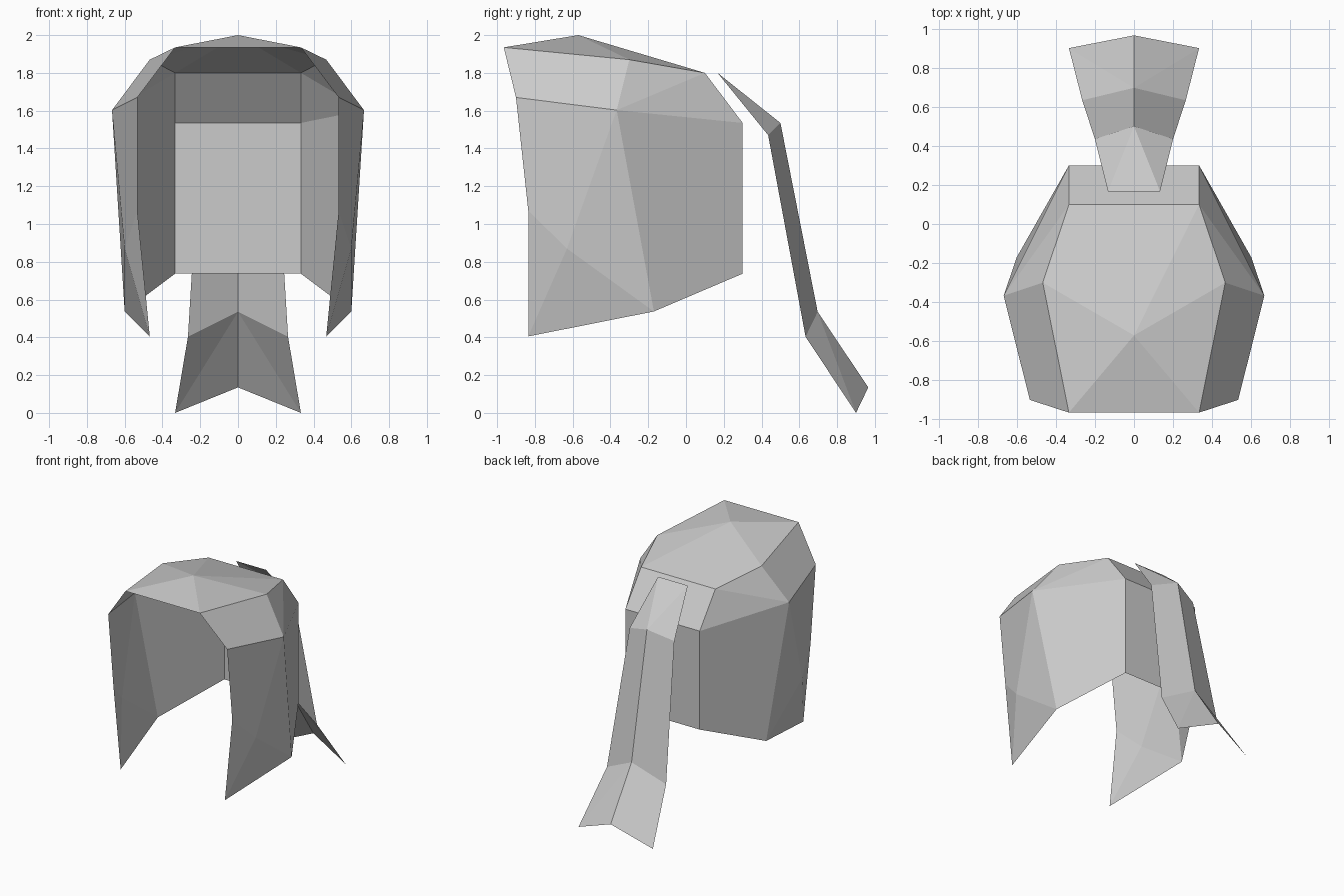
import bpy
import bmesh

if "Cube" in bpy.data.objects:
    bpy.data.objects.remove(bpy.data.objects["Cube"])

grey = bpy.data.materials.new("hair_grey")
grey.use_nodes = True
colour = (0.6, 0.6, 0.6, 1)
grey.diffuse_color = colour
grey.node_tree.nodes["Principled BSDF"].inputs["Base Color"].default_value = colour


def mirrored_sheet(name, points, faces):
    """Build the left half from named points and mirror it across x."""
    bm = bmesh.new()
    verts = {key: bm.verts.new(co) for key, co in points.items()}
    for face in faces:
        bm.faces.new([verts[key] for key in face.split()])
    mesh = bpy.data.meshes.new(name)
    bm.to_mesh(mesh)
    bm.free()
    mesh.materials.append(grey)
    obj = bpy.data.objects.new(name, mesh)
    bpy.context.collection.objects.link(obj)
    mirror = obj.modifiers.new("Mirror", 'MIRROR')
    mirror.use_clip = True
    return obj


# Hair cap: faceted open shell with long side locks
mirrored_sheet("hair_cap", {
    "apex": (0, -0.57, 2.0),
    "brow_mid": (0, -0.965, 1.935),
    "brow": (0.333, -0.965, 1.935),
    "crown": (0.467, -0.3, 1.87),
    "rear_mid": (0, 0.1, 1.8),
    "rear": (0.333, 0.1, 1.8),
    "temple": (0.533, -0.9, 1.67),
    "side": (0.667, -0.367, 1.603),
    "nape": (0.333, 0.3, 1.535),
    "nape_mid": (0, 0.3, 1.535),
    "cheek": (0.533, -0.835, 1.07),
    "bulge": (0.6, -0.63, 0.87),
    "tip": (0.467, -0.835, 0.405),
    "hem_side": (0.6, -0.17, 0.537),
    "hem_back": (0.333, 0.3, 0.737),
    "hem_mid": (0, 0.3, 0.737),
}, [
    # top
    "apex brow_mid brow", "apex brow crown", "apex crown rear", "apex rear rear_mid",
    # upper bevel
    "brow temple side crown", "crown side rear", "rear side nape",
    "rear_mid rear nape nape_mid",
    # side lock
    "temple cheek bulge side", "cheek tip bulge", "bulge tip hem_side",
    "bulge hem_side side",
    # back wall
    "side hem_side hem_back nape", "nape hem_back hem_mid nape_mid",
])

# Ponytail: creased strip flaring towards the end
mirrored_sheet("ponytail", {
    "root_mid": (0, 0.167, 1.8),
    "root": (0.133, 0.167, 1.8),
    "bend_mid": (0, 0.5, 1.535),
    "bend": (0.2, 0.435, 1.47),
    "low_mid": (0, 0.697, 0.535),
    "low": (0.265, 0.633, 0.403),
    "end_mid": (0, 0.965, 0.135),
    "end": (0.333, 0.9, 0),
}, [
    "root_mid root bend_mid", "root bend bend_mid",
    "bend_mid bend low low_mid",
    "low_mid low end", "low_mid end end_mid",
])
